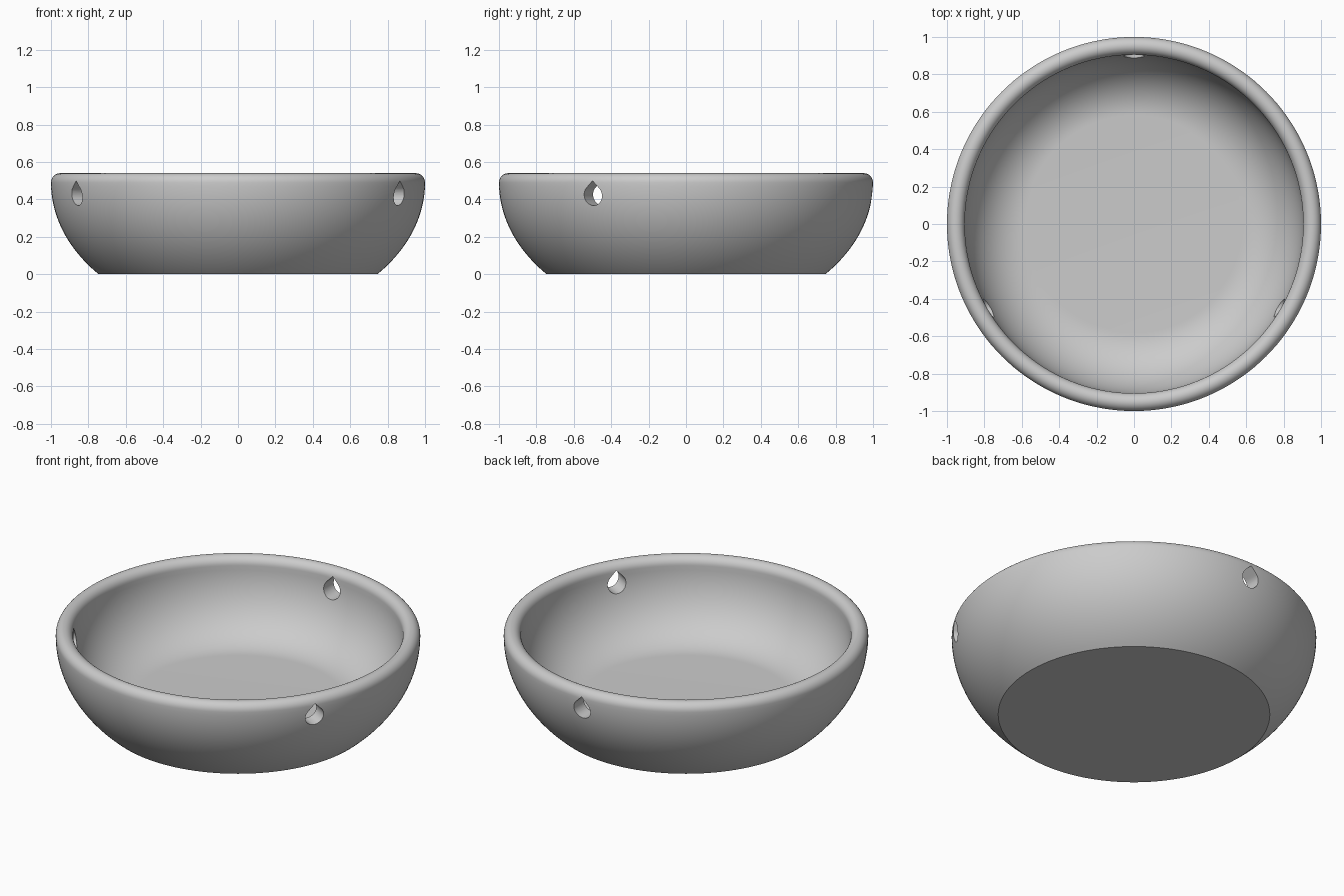
import bpy
import bmesh
from math import sin, cos, pi, radians, sqrt
from mathutils import Vector

if "Cube" in bpy.data.objects:
    bpy.data.objects.remove(bpy.data.objects["Cube"])

SEGMENTS = 144
RIM_Z = 0.49        # height where the rounded rim starts
WALL = 0.095        # wall thickness at the rim
HOLE_R = 0.055
HOLE_Z = 0.422


def arc(cx, cz, rx, rz, start, end, steps):
    """Points (radius, height) on an elliptical arc, angles in degrees."""
    angles = [radians(start + (end - start) * i / steps) for i in range(steps + 1)]
    return [(cx + rx * cos(a), cz + rz * sin(a)) for a in angles]


def make_object(name, bm):
    bmesh.ops.recalc_face_normals(bm, faces=bm.faces)
    mesh = bpy.data.meshes.new(name)
    bm.to_mesh(mesh)
    bm.free()
    obj = bpy.data.objects.new(name, mesh)
    bpy.context.collection.objects.link(obj)
    return obj


# Material
grey = bpy.data.materials.new("plain grey")
grey.use_nodes = True
grey.diffuse_color = (0.6, 0.6, 0.6, 1)
grey.node_tree.nodes["Principled BSDF"].inputs["Base Color"].default_value = (0.6, 0.6, 0.6, 1)

# Bowl section: flat base, bulging outside, round rim, curved inside, flat floor
base_angle = -41.8
profile = [(0, 0), (0.745, 0)]
profile += arc(0, RIM_Z, 1, 0.735, base_angle, 0, 24)[1:]
profile += arc(1 - WALL / 2, RIM_Z, WALL / 2, 0.05, 0, 180, 16)[1:]
profile += arc(0.58, RIM_Z, 0.325, 0.39, 0, -90, 24)[1:]
profile += [(0, 0.10)]

bm = bmesh.new()
verts = [bm.verts.new((r, 0, z)) for r, z in profile]
edges = [bm.edges.new(pair) for pair in zip(verts, verts[1:])]
bmesh.ops.spin(bm, geom=verts + edges, cent=(0, 0, 0), axis=(0, 0, 1),
               angle=2 * pi, steps=SEGMENTS, use_duplicate=False)
bmesh.ops.remove_doubles(bm, verts=bm.verts, dist=0.0005)
bowl = make_object("bowl", bm)
bowl.data.materials.append(grey)

# Teardrop cutters for the three hanging holes
drop = arc(0, HOLE_Z, HOLE_R, HOLE_R, 45, -225, 30)
drop.append((0, HOLE_Z + HOLE_R * sqrt(2)))
bm = bmesh.new()
for angle in (90, 210, 330):
    out = Vector((cos(radians(angle)), sin(radians(angle)), 0))
    side = Vector((-out.y, out.x, 0))
    loops = [[bm.verts.new(out * d + side * u + Vector((0, 0, z))) for u, z in drop]
             for d in (0.7, 1.2)]
    bm.faces.new(loops[0])
    bm.faces.new(loops[1])
    for i in range(len(drop)):
        j = (i + 1) % len(drop)
        bm.faces.new((loops[0][i], loops[0][j], loops[1][j], loops[1][i]))
cutter = make_object("hole_cutter", bm)
cutter.data.materials.append(grey)
cutter.hide_render = True

# Cut the holes, then shade smooth with sharp hole and base edges
bpy.ops.object.select_all(action="DESELECT")
bowl.select_set(True)
bpy.context.view_layer.objects.active = bowl
cut = bowl.modifiers.new("hanging_holes", "BOOLEAN")
cut.operation = "DIFFERENCE"
cut.solver = "EXACT"
cut.object = cutter
bpy.ops.object.modifier_apply(modifier=cut.name)
bpy.data.objects.remove(cutter)
bpy.ops.object.shade_smooth_by_angle(angle=radians(30))
